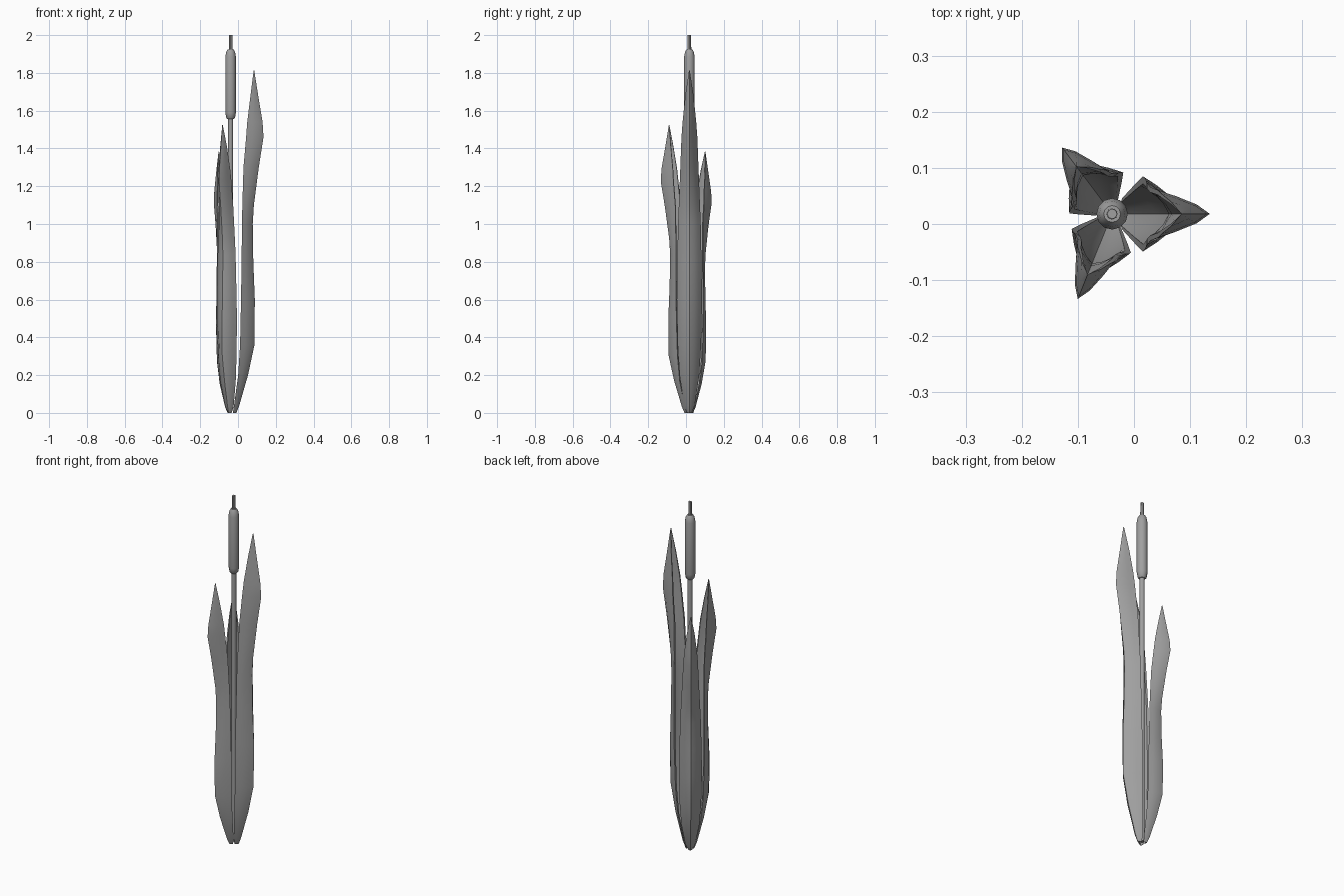
import bpy, bmesh, math

if "Cube" in bpy.data.objects:
    bpy.data.objects.remove(bpy.data.objects["Cube"])

GREY = bpy.data.materials.new("plain_grey")
GREY.diffuse_color = (0.35, 0.35, 0.35, 1)
GREY.use_nodes = True
GREY.node_tree.nodes["Principled BSDF"].inputs["Base Color"].default_value = GREY.diffuse_color
CX, CY = -0.039, 0.018          # stem axis


def make_object(name, bm, angle):
    bmesh.ops.recalc_face_normals(bm, faces=bm.faces)
    mesh = bpy.data.meshes.new(name)
    bm.to_mesh(mesh)
    bm.free()
    mesh.materials.append(GREY)
    ob = bpy.data.objects.new(name, mesh)
    bpy.context.collection.objects.link(ob)
    bpy.ops.object.select_all(action='DESELECT')
    ob.select_set(True)
    bpy.context.view_layer.objects.active = ob
    bpy.ops.object.shade_smooth_by_angle(angle=math.radians(angle))
    return ob


def loft(name, rings, angle=40):
    """Skin a stack of equal-length rings and cap both ends."""
    bm = bmesh.new()
    loops = [[bm.verts.new(p) for p in ring] for ring in rings]
    n = len(loops[0])
    for a, b in zip(loops, loops[1:]):
        for i in range(n):
            j = (i + 1) % n
            bm.faces.new((a[i], a[j], b[j], b[i]))
    bm.faces.new(loops[0][::-1])
    bm.faces.new(loops[-1])
    return make_object(name, bm, angle)


def turned(name, profile, sides=10):
    """Round part on the stem axis from (radius, z) pairs."""
    loft(name, [[(CX + r * math.cos(2 * math.pi * i / sides),
                  CY + r * math.sin(2 * math.pi * i / sides), z)
                 for i in range(sides)] for r, z in profile])


# Stem, seed head and top spike
turned("stem", [(0.010, 0.01), (0.013, 0.06), (0.013, 1.57)])
turned("seed_head", [(0.016, 1.555), (0.023, 1.562), (0.028, 1.59), (0.028, 1.885),
                     (0.023, 1.912), (0.015, 1.925)], 12)
turned("top_spike", [(0.010, 1.92), (0.009, 2.0)], 8)

# Leaf stations: height, keel distance, edge distance, half width
LEAF = [
    (0.00, 0.030, 0.012, 0.012),
    (0.04, 0.046, 0.018, 0.028),
    (0.20, 0.092, 0.040, 0.052),
    (0.36, 0.126, 0.050, 0.062),
    (0.60, 0.128, 0.055, 0.067),
    (0.80, 0.120, 0.058, 0.064),
    (1.00, 0.117, 0.060, 0.060),
    (1.10, 0.123, 0.062, 0.056),
    (1.30, 0.149, 0.068, 0.048),
    (1.46, 0.174, 0.082, 0.042),
    (1.54, 0.169, 0.088, 0.036),
    (1.68, 0.146, 0.105, 0.022),
    (1.813, 0.125, 0.122, 0.002),
]
ACROSS = [-1, -0.75, -0.4, 0, 0.4, 0.75, 1]


def leaf(name, degrees, height, reach, width):
    """Folded blade with its keel turned away from the stem."""
    c, s = math.cos(math.radians(degrees)), math.sin(math.radians(degrees))
    rings = []
    for z, keel, edge, half in LEAF:
        depth = keel - edge
        outer = [(edge + depth * (1 - abs(t) ** 1.5), half * t) for t in ACROSS]
        inner = [(edge + depth * 0.72 * (1 - abs(t) ** 1.5), half * 0.8 * t)
                 for t in reversed(ACROSS)]
        rings.append([(CX + c * r * reach - s * y * width,
                       CY + s * r * reach + c * y * width, z * height)
                      for r, y in outer + inner])
    loft(name, rings, 50)


leaf("right_leaf", 0, 1.0, 1.0, 1.0)
leaf("front_leaf", 248, 0.84, 0.94, 0.85)
leaf("back_leaf", 127, 0.763, 0.85, 0.9)
